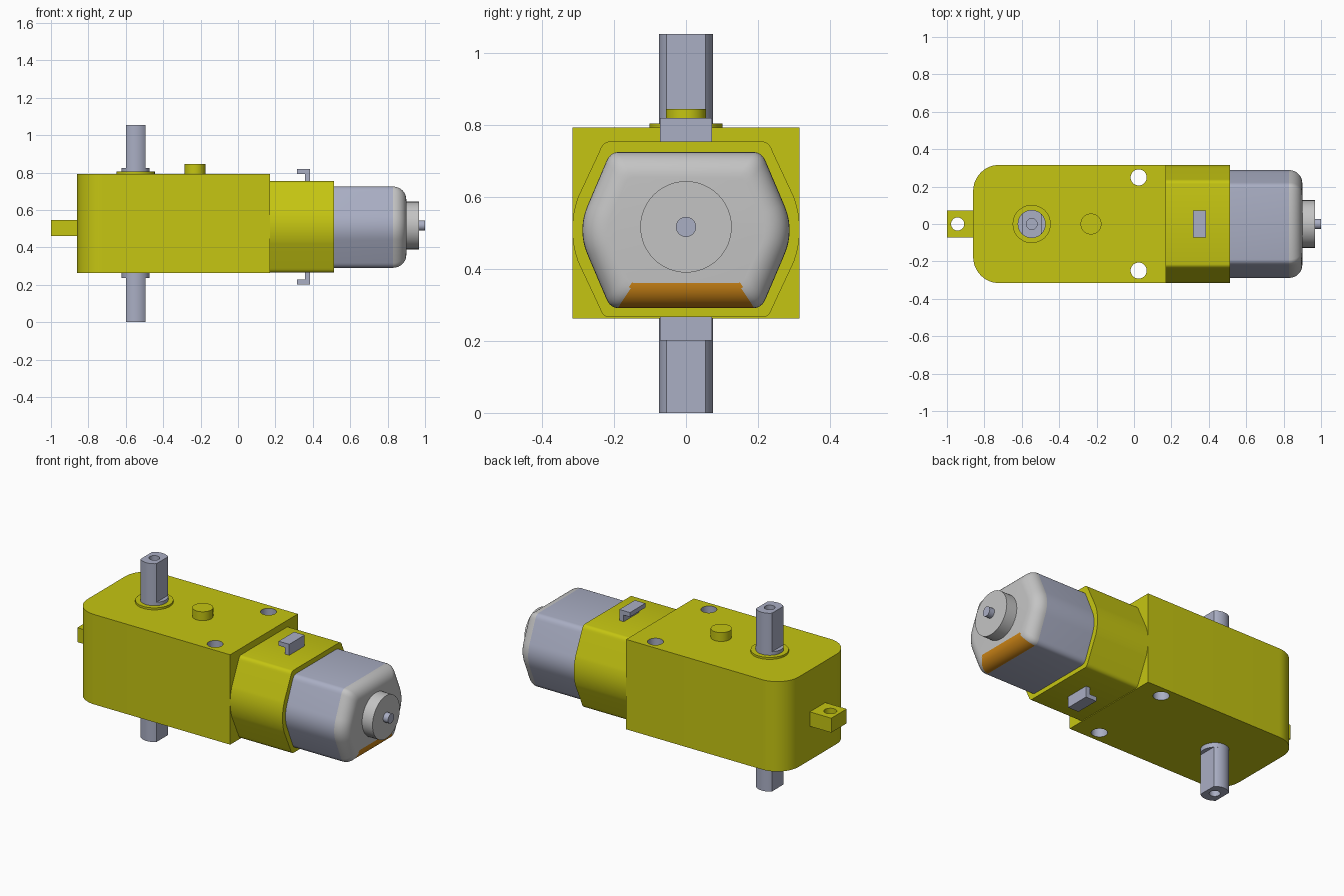
import bpy, bmesh, math
from mathutils import Vector

cube = bpy.data.objects.get("Cube")
if cube:
    bpy.data.objects.remove(cube, do_unlink=True)


def material(name, rgb):
    m = bpy.data.materials.new(name)
    m.use_nodes = True
    col = (*rgb, 1.0)
    m.diffuse_color = col
    m.node_tree.nodes["Principled BSDF"].inputs["Base Color"].default_value = col
    return m


YELLOW = material("yellow plastic", (0.56, 0.56, 0.006))
STEEL = material("blue grey steel", (0.40, 0.425, 0.55))
CAP = material("light grey cap", (0.55, 0.55, 0.55))
ORANGE = material("orange terminal", (0.60, 0.23, 0.008))


def finish(name, bm, mats):
    bmesh.ops.recalc_face_normals(bm, faces=bm.faces)
    me = bpy.data.meshes.new(name)
    bm.to_mesh(me)
    bm.free()
    ob = bpy.data.objects.new(name, me)
    bpy.context.collection.objects.link(ob)
    for m in mats:
        me.materials.append(m)
    return ob


def smooth(ob):
    bpy.ops.object.select_all(action='DESELECT')
    ob.select_set(True)
    bpy.context.view_layer.objects.active = ob
    bpy.ops.object.shade_smooth_by_angle(angle=math.radians(30))


def arc(cx, cy, r, a0, a1, n):
    step = math.radians(a1 - a0) / n
    return [(cx + r * math.cos(math.radians(a0) + i * step),
             cy + r * math.sin(math.radians(a0) + i * step)) for i in range(n + 1)]


def circle(cx, cy, r, n=40):
    return arc(cx, cy, r, 0, 360, n)[:-1]


def rect(x0, x1, y0, y1):
    return [(x0, y0), (x1, y0), (x1, y1), (x0, y1)]


def prism(name, pts, lo, hi, mat, axis='Z'):
    """Extrude an outline along Z (points x,y), Y (x,z) or X (y,z)."""
    place = {'Z': lambda a, b, t: (a, b, t), 'Y': lambda a, b, t: (a, t, b),
             'X': lambda a, b, t: (t, a, b)}[axis]
    return loft(name, [[place(a, b, t) for a, b in pts] for t in (lo, hi)], [mat])


def loft(name, rings, mats):
    bm = bmesh.new()
    loops = [[bm.verts.new(p) for p in r] for r in rings]
    n = len(loops[0])
    for a, b in zip(loops, loops[1:]):
        for i in range(n):
            j = (i + 1) % n
            bm.faces.new((a[i], a[j], b[j], b[i]))
    bm.faces.new(loops[0])
    bm.faces.new(loops[-1])
    return finish(name, bm, mats)


def drill(ob, holes, lo, hi):
    """Cut round vertical holes (x, y, radius)."""
    for x, y, r in holes:
        cutter = prism("hole_cutter", circle(x, y, r), lo, hi, ob.data.materials[0])
        mod = ob.modifiers.new("hole", 'BOOLEAN')
        mod.operation, mod.solver, mod.object = 'DIFFERENCE', 'EXACT', cutter
        bpy.context.view_layer.objects.active = ob
        bpy.ops.object.modifier_apply(modifier=mod.name)
        bpy.data.objects.remove(cutter, do_unlink=True)


# Gearbox housing, rounded at the tail, with steel-lined mounting holes
outline = ([(0.17, -0.316), (0.17, 0.316)] + arc(-0.72, 0.176, 0.14, 90, 180, 12)
           + arc(-0.72, -0.176, 0.14, 180, 270, 12))
body = prism("gearbox_housing", outline, 0.262, 0.793, YELLOW)
mounts = [(0.025, s * 0.249, 0.043) for s in (-1, 1)]
drill(body, mounts, 0.1, 1.0)
body.data.materials.append(STEEL)
for p in body.data.polygons:
    for x, y, r in mounts:
        if abs(p.normal.z) < 0.1 and math.hypot(p.center.x - x, p.center.y - y) < r + 0.01:
            p.material_index = 1
smooth(body)

# Tail tab with eyelet
tab = prism("tail_tab", rect(-1.0, -0.85, -0.072, 0.072), 0.462, 0.547, YELLOW)
drill(tab, [(-0.943, 0, 0.035)], 0.4, 0.6)
smooth(tab)

# Locating peg and bearing ring on the top face
smooth(prism("locating_peg", circle(-0.23, 0, 0.056), 0.78, 0.845, YELLOW))
smooth(prism("bearing_ring", circle(-0.547, 0, 0.102), 0.78, 0.805, YELLOW))

# Output shaft: round core, double-flat ends with centre holes
AX, R, FLAT = -0.547, 0.075, 0.052
smooth(prism("shaft_collar", circle(AX, 0, R), 0.235, 0.825, STEEL))
a = math.degrees(math.acos(FLAT / R))
flat_outline = arc(AX, 0, R, a, 180 - a, 10) + arc(AX, 0, R, 180 + a, 360 - a, 10)
for name, lo, hi, h0, h1 in (("upper_shaft", 0.8, 1.053, 0.9, 1.2),
                             ("lower_shaft", 0.0, 0.25, -0.1, 0.15)):
    end = prism(name, flat_outline, lo, hi, STEEL)
    drill(end, [(AX, 0, 0.029)], h0, h1)
    smooth(end)


def barrel(top_y, half_h, shoulder, knee, half_w):
    """Flat-topped section with sloping, gently bulged sides."""
    corner = Vector((top_y + 0.55 * (shoulder[0] - top_y) + 0.004, half_h - 0.002))
    a, b = Vector((top_y, half_h)), Vector(shoulder)
    q = []
    for i in range(6):
        t = i / 5
        q.append(tuple(a * (1 - t) ** 2 + corner * 2 * t * (1 - t) + b * t * t))
    for i in range(6):
        u = 1 - i / 6
        q.append((half_w - (half_w - knee[0]) * u ** 2, knee[1] * u))
    q.append((half_w, 0.0))
    right = q + [(y, -z) for y, z in reversed(q[:-1])]
    return right + [(-y, z) for y, z in reversed(right) if y > 0]


# Motor holder
ring = barrel(0.215, 0.244, (0.24, 0.218), (0.300, 0.09), 0.316)
smooth(prism("motor_holder", [(y, z + 0.51) for y, z in ring], 0.16, 0.512, YELLOW, 'X'))

# Motor can with rounded end cap and an orange strip on its lower edge
HW, HH, RAD, SEAM, MZ = 0.288, 0.217, 0.07, 0.83, 0.508
ring = barrel(0.19, HH, (0.222, 0.19), (0.273, 0.07), HW)
stations = [(0.5, 0.0), (SEAM, 0.0)]
for i in range(1, 9):
    t = math.radians(90 * i / 8)
    stations.append((SEAM + RAD * math.sin(t), RAD * (1 - math.cos(t))))
motor = loft("motor_can", [[(x, y * (1 - d / HW), MZ + z * (1 - d / HH)) for y, z in ring]
                           for x, d in stations], [STEEL, CAP, ORANGE])
for p in motor.data.polygons:
    if p.center.x > SEAM:
        n = p.normal
        p.material_index = 2 if n.z < -0.05 and abs(n.y) < 0.02 else 1
smooth(motor)

# Rear bearing boss and motor shaft tip
smooth(prism("motor_boss", circle(0, 0.517, 0.127, 48), 0.89, 0.968, CAP, 'X'))
smooth(prism("motor_shaft_tip", circle(0, 0.517, 0.028, 32), 0.95, 1.0, STEEL, 'X'))

# Hooked retaining clips above and below the holder
for name, s in (("upper_clip", 1), ("lower_clip", -1)):
    hook = [(0.385, 0.2), (0.385, 0.309), (0.316, 0.309), (0.316, 0.283),
            (0.357, 0.283), (0.357, 0.2)]
    prism(name, [(x, 0.51 + s * z) for x, z in hook], -0.072, 0.072, STEEL, 'Y')
